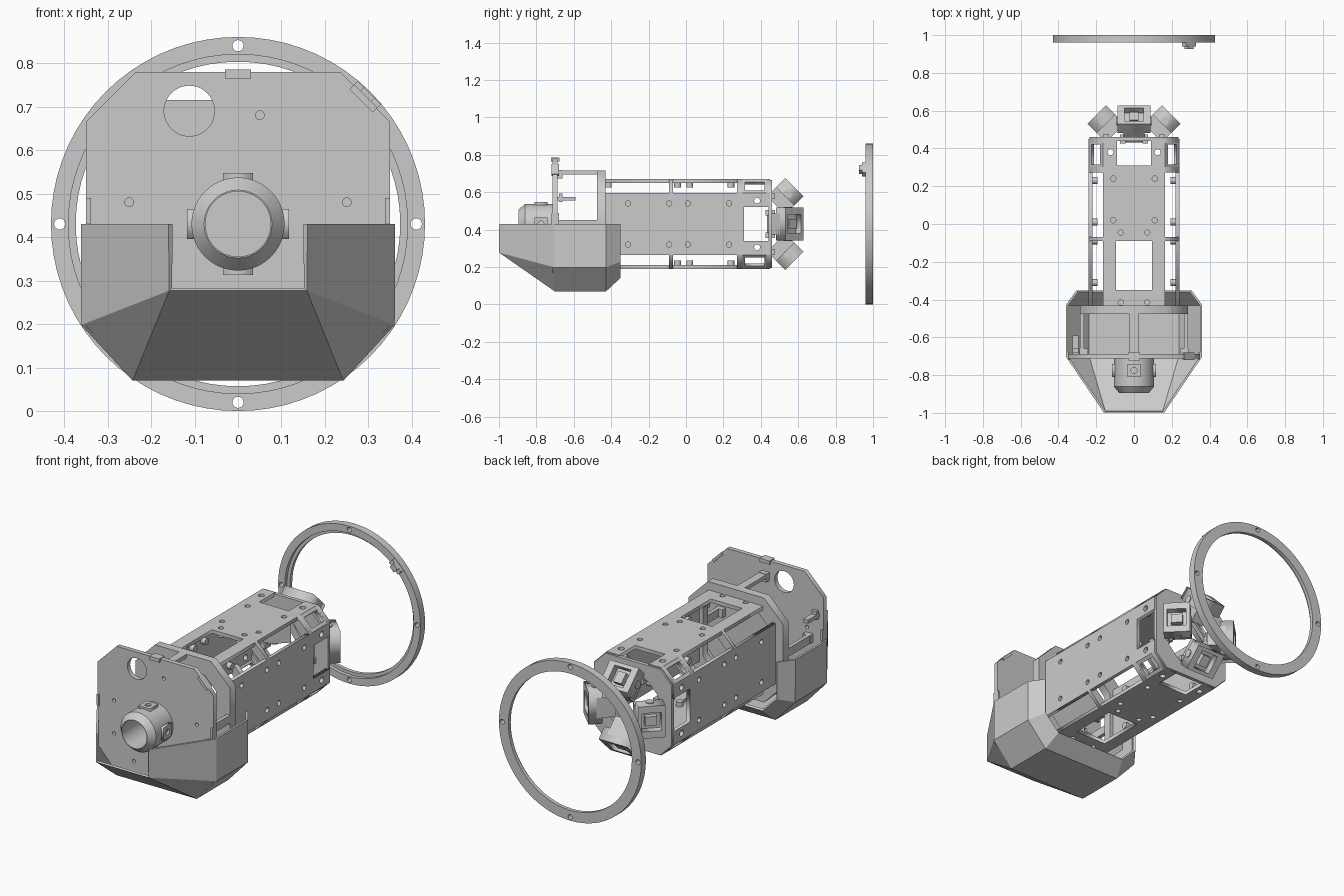
import bpy, bmesh, math
from mathutils import Matrix, Vector

if "Cube" in bpy.data.objects:
    bpy.data.objects.remove(bpy.data.objects["Cube"])

AXIS_Z = 0.43
T = Matrix.Translation
R = Matrix.Rotation
UPRIGHT = R(math.pi / 2, 4, 'X')          # (u, v, w) -> (x=u, y=-w, z=v)


def around(k):
    """Quarter turns about the body axis, moved up to its height."""
    return T((0, 0, AXIS_Z)) @ R(k * math.pi / 2, 4, 'Y')


def circle(cx, cy, r, n=24):
    return [(cx + r * math.cos(2 * math.pi * i / n), cy + r * math.sin(2 * math.pi * i / n)) for i in range(n)]


def rect(x0, x1, y0, y1):
    return [(x0, y0), (x1, y0), (x1, y1), (x0, y1)]


def octagon(a, c):
    """Square of half width a whose corners start at c."""
    return [(c, a), (a, c), (a, -c), (c, -a), (-c, -a), (-a, -c), (-a, c), (-c, a)]


def finish(name, bm, matrix=Matrix()):
    bmesh.ops.recalc_face_normals(bm, faces=bm.faces)
    me = bpy.data.meshes.new(name)
    bm.to_mesh(me)
    bm.free()
    me.transform(matrix)
    ob = bpy.data.objects.new(name, me)
    bpy.context.collection.objects.link(ob)
    return ob


def plate(name, loops, thick, matrix):
    """Flat plate: first loop is the outline, the others are holes."""
    cu = bpy.data.curves.new(name, 'CURVE')
    cu.dimensions = '2D'
    cu.fill_mode = 'BOTH'
    cu.extrude = thick / 2
    for loop in loops:
        sp = cu.splines.new('POLY')
        sp.points.add(len(loop) - 1)
        for p, (x, y) in zip(sp.points, loop):
            p.co = (x, y, 0, 1)
        sp.use_cyclic_u = True
    tmp = bpy.data.objects.new(name + "_tmp", cu)
    bpy.context.collection.objects.link(tmp)
    dg = bpy.context.evaluated_depsgraph_get()
    me = bpy.data.meshes.new_from_object(tmp.evaluated_get(dg))
    bpy.data.objects.remove(tmp)
    bm = bmesh.new()
    bm.from_mesh(me)
    bmesh.ops.remove_doubles(bm, verts=bm.verts, dist=1e-5)
    return finish(name, bm, matrix)


def box(name, size, matrix):
    bm = bmesh.new()
    bmesh.ops.create_cube(bm, size=1)
    bmesh.ops.scale(bm, vec=size, verts=bm.verts)
    return finish(name, bm, matrix)


def rod(name, r, length, matrix):
    bm = bmesh.new()
    bmesh.ops.create_cone(bm, cap_ends=True, segments=20, radius1=r, radius2=r, depth=length)
    return finish(name, bm, matrix)


def lathe(name, profile, n=48):
    """Closed (radius, y) profile turned about the body axis."""
    bm = bmesh.new()
    rings = [[bm.verts.new((r * math.cos(2 * math.pi * i / n), y, r * math.sin(2 * math.pi * i / n)))
              for i in range(n)] for r, y in profile]
    for a, b in zip(rings, rings[1:] + rings[:1]):
        for i in range(n):
            bm.faces.new((a[i], a[(i + 1) % n], b[(i + 1) % n], b[i]))
    ob = finish(name, bm, T((0, 0, AXIS_Z)))
    bpy.context.view_layer.objects.active = ob
    ob.select_set(True)
    bpy.ops.object.shade_smooth_by_angle(angle=math.radians(25))
    ob.select_set(False)


def facing(y):
    """Plane across the body axis at depth y."""
    return T((0, y, AXIS_Z)) @ UPRIGHT


# Rear ring in two steps, with bolt holes and a clip
bolts = [circle(0.41 * c, 0.41 * s, 0.013, 16) for c, s in ((1, 0), (0, 1), (-1, 0), (0, -1))]
plate("ring_front", [circle(0, 0, 0.43, 72), circle(0, 0, 0.39, 72)] + bolts, 0.02, facing(0.97))
plate("ring_back", [circle(0, 0, 0.43, 72), circle(0, 0, 0.373, 72)] + bolts, 0.02, facing(0.99))
clip = T((0, 0, AXIS_Z)) @ R(math.pi / 4, 4, 'Y')
box("ring_clip", (0.075, 0.02, 0.03), clip @ T((0, 0.95, 0.412)))
box("ring_clip_foot", (0.035, 0.035, 0.03), clip @ T((0, 0.943, 0.412)))

# Front plate with port and screw holes
holes = [circle(-0.112, 0.26, 0.058, 40)]
holes += [circle(x, z, 0.01, 16) for x, z in ((0.05, 0.25), (0.25, 0.05), (-0.25, 0.05), (-0.25, -0.13),
                                             (0.25, -0.13), (-0.13, -0.25), (0.13, -0.25))]
plate("front_plate", [octagon(0.35, 0.235)] + holes, 0.025, facing(-0.70))
box("front_top_tab", (0.06, 0.045, 0.02), T((0, -0.70, 0.775)))
box("front_corner_tab", (0.075, 0.04, 0.015), clip @ T((0, -0.70, 0.408)))
for s in (-1, 1):
    box("front_side_tab", (0.012, 0.04, 0.06), T((0.344 * s, -0.70, 0.46)))
box("switch_bracket", (0.03, 0.10, 0.02), T((-0.31, -0.64, 0.565)))
box("switch_bracket_end", (0.03, 0.02, 0.045), T((-0.31, -0.67, 0.57)))

# Front tube with four lugs
lathe("front_tube", [(0.107, -0.70), (0.107, -0.86), (0.078, -0.895), (0.075, -0.895), (0.075, -0.70)])
for k in range(4):
    plate("tube_lug", [rect(-0.035, 0.035, -0.81, -0.74), circle(0, -0.775, 0.016, 16)], 0.022,
          around(k) @ T((0, 0, 0.106)))

# Bay frame behind the front plate, with four connecting bars
plate("bay_frame", [octagon(0.285, 0.17), octagon(0.20, 0.13)], 0.045, facing(-0.453))
for k in range(4):
    box("bay_bar", (0.045, 0.25, 0.02), around(k) @ T((0, -0.58, 0.275)))
    box("bay_bar_foot", (0.045, 0.03, 0.045), around(k) @ T((0, -0.675, 0.265)))

# Body: four panels around the axis, top and bottom with a window
outline = [(-0.165, -0.45), (0.165, -0.45), (0.165, 0.45), (0.09, 0.45), (0.09, 0.31),
           (-0.09, 0.31), (-0.09, 0.45), (-0.165, 0.45)]
top_holes = [(0.11, 0.24), (0.11, 0.02), (0.07, -0.045), (0.07, -0.415)]
side_holes = [(0.11, 0.23), (0.11, 0.01), (0.11, -0.09), (0.11, -0.31)]
for k in range(4):
    spots = [(s * x, y) for x, y in (side_holes if k % 2 else top_holes) for s in (-1, 1)]
    loops = [outline] + [circle(x, y, 0.014, 16) for x, y in spots]
    loops += [circle(s * 0.125, 0.38, 0.016, 16) for s in (-1, 1)]
    if k % 2 == 0:
        loops.append(rect(-0.095, 0.095, -0.35, -0.09))
    m = around(k)
    plate("body_panel", loops, 0.02, m @ T((0, 0, 0.23)))
    for x, y in spots:
        rod("panel_standoff", 0.018, 0.028, m @ T((x, y, 0.208)))

    # Corner webs and the windowed corner bracket at the rear
    web = [(0.13, 0.235), (0.165, 0.24), (0.24, 0.165), (0.235, 0.13), (0.21, 0.13), (0.13, 0.21)]
    for y, t in ((-0.08, 0.02), (0.287, 0.03), (0.44, 0.02)):
        plate("corner_web", [web], t, m @ T((0, y, 0)) @ UPRIGHT)
    plate("corner_bracket", [rect(-0.053, 0.053, 0.28, 0.45), rect(-0.033, 0.033, 0.315, 0.42)], 0.02,
          m @ R(math.pi / 4, 4, 'Y') @ T((0, 0, 0.276)))

    # Tilted rear pod, facing outward and back
    pod = m @ T((0, 0.53, 0.148)) @ R(-math.pi / 4, 4, 'X')
    box("pod_core", (0.11, 0.138, 0.10), pod @ T((0, 0, -0.019)))
    plate("pod_frame", [rect(-0.0875, 0.0875, -0.069, 0.069), rect(-0.05, 0.05, -0.05, 0.05)], 0.07,
          pod @ T((0, 0, 0.035)))
    box("pod_insert", (0.05, 0.06, 0.03), pod @ T((0, 0, 0.045)))
    for s in (-1, 1):
        rod("pod_screw", 0.022, 0.012, pod @ T((0.086 * s, 0, 0.02)) @ R(math.pi / 2, 4, 'Y'))
        box("pod_arm", (0.03, 0.05, 0.03), m @ T((0.06 * s, 0.45, 0.148)))

# Rear end frame holding the pods
plate("end_frame", [octagon(0.235, 0.165), octagon(0.15, 0.09)], 0.02, facing(0.45))

# Faceted tray under the front, lofted from U-shaped sections (y, half widths and heights)
sections = [(-0.995, [(0.155, 0.43), (0.155, 0.28), (0.155, 0.28)]),
            (-0.70, [(0.355, 0.43), (0.355, 0.20), (0.24, 0.075)]),
            (-0.43, [(0.355, 0.43), (0.355, 0.20), (0.24, 0.075)]),
            (-0.355, [(0.30, 0.43), (0.30, 0.23), (0.215, 0.145)])]
bm = bmesh.new()
rows = []
for y, half in sections:
    pts = [(-x, z) for x, z in half] + [(x, z) for x, z in reversed(half)]
    rows.append([bm.verts.new((x, y, z)) for x, z in pts])
for a, b in zip(rows, rows[1:]):
    for i in range(5):
        bm.faces.new((a[i], a[i + 1], b[i + 1], b[i]))
bmesh.ops.remove_doubles(bm, verts=bm.verts, dist=1e-4)
tray = finish("front_tray", bm)
shell = tray.modifiers.new("shell", 'SOLIDIFY')
shell.thickness = 0.012
shell.offset = 0
